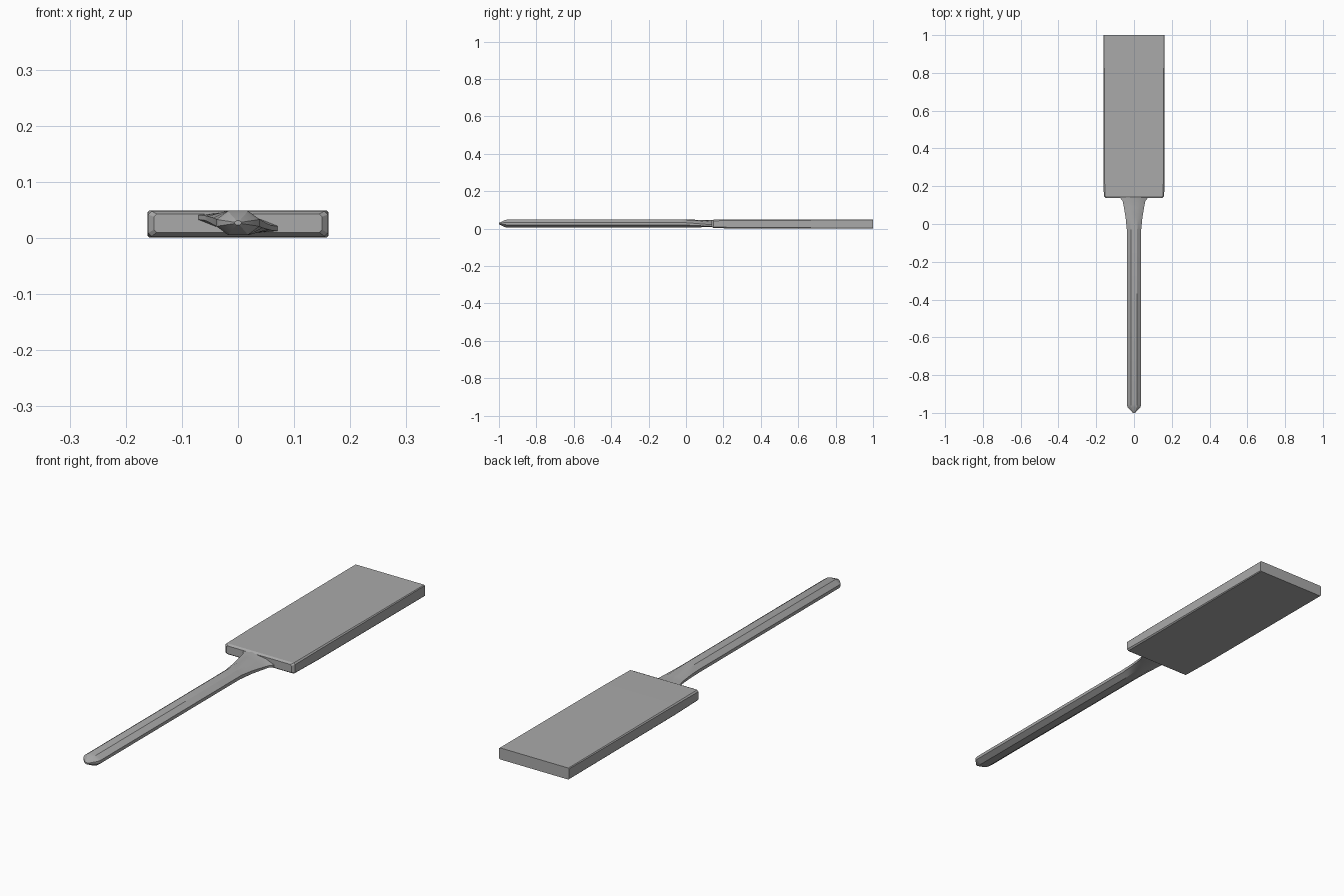
import bpy, bmesh, math

cube = bpy.data.objects.get("Cube")
if cube:
    bpy.data.objects.remove(cube)

grey = bpy.data.materials.new("plain grey")
grey.use_nodes = True
COLOUR = (0.4, 0.4, 0.4, 1)
grey.diffuse_color = COLOUR
grey.node_tree.nodes["Principled BSDF"].inputs["Base Color"].default_value = COLOUR


def loft(name, rings):
    """Skin a list of equal-length point rings and cap both ends."""
    bm = bmesh.new()
    loops = [[bm.verts.new(p) for p in ring] for ring in rings]
    n = len(loops[0])
    for a, b in zip(loops, loops[1:]):
        for i in range(n):
            j = (i + 1) % n
            bm.faces.new((a[i], a[j], b[j], b[i]))
    bm.faces.new(loops[0])
    bm.faces.new(loops[-1])
    bmesh.ops.recalc_face_normals(bm, faces=bm.faces)
    mesh = bpy.data.meshes.new(name)
    bm.to_mesh(mesh)
    bm.free()
    mesh.materials.append(grey)
    obj = bpy.data.objects.new(name, mesh)
    bpy.context.collection.objects.link(obj)
    return obj


def slab_ring(y, half_width, low, high, chamfer):
    """Flat rectangle with clipped corners."""
    w, c = half_width, chamfer
    right = [(w - c, low), (w, low + c), (w, high - c), (w - c, high)]
    left = [(-x, z) for x, z in reversed(right)]
    return [(x, y, z) for x, z in right + left]


def grip_ring(y, half_width, half_height, middle, tilt):
    """Flattened octagon, slightly rolled about the handle axis."""
    shape = [(0.45, -1), (1, -0.3), (1, 0.3), (0.45, 1)]
    shape += [(-x, z) for x, z in reversed(shape)]
    return [(x * half_width, y, middle + z * half_height + tilt * x) for x, z in shape]


# Blade, with softened front rim and long edges
loft("blade", [
    slab_ring(0.137, 0.15, 0.01, 0.043, 0.005),
    slab_ring(0.147, 0.16, 0.003, 0.048, 0.006),
    slab_ring(0.3, 0.161, 0.001, 0.049, 0.005),
    slab_ring(1.0, 0.161, 0.001, 0.049, 0.003),
])

# Handle, from pointed tip to the flared, thinner throat
handle = loft("handle", [
    grip_ring(y, w, h, 0.027, t) for y, w, h, t in [
        (-1.0, 0.006, 0.004, 0),
        (-0.97, 0.034, 0.018, 0),
        (-0.955, 0.038, 0.022, 0),
        (-0.03, 0.038, 0.022, 0),
        (0.03, 0.044, 0.020, -0.003),
        (0.09, 0.054, 0.016, -0.007),
        (0.12, 0.060, 0.014, -0.009),
        (0.134, 0.070, 0.014, -0.010),
        (0.16, 0.074, 0.014, -0.008),
    ]
])

# Smooth the rounded handle, keep its hard edges
bpy.ops.object.select_all(action="DESELECT")
handle.select_set(True)
bpy.context.view_layer.objects.active = handle
bpy.ops.object.shade_smooth_by_angle(angle=math.radians(30))
